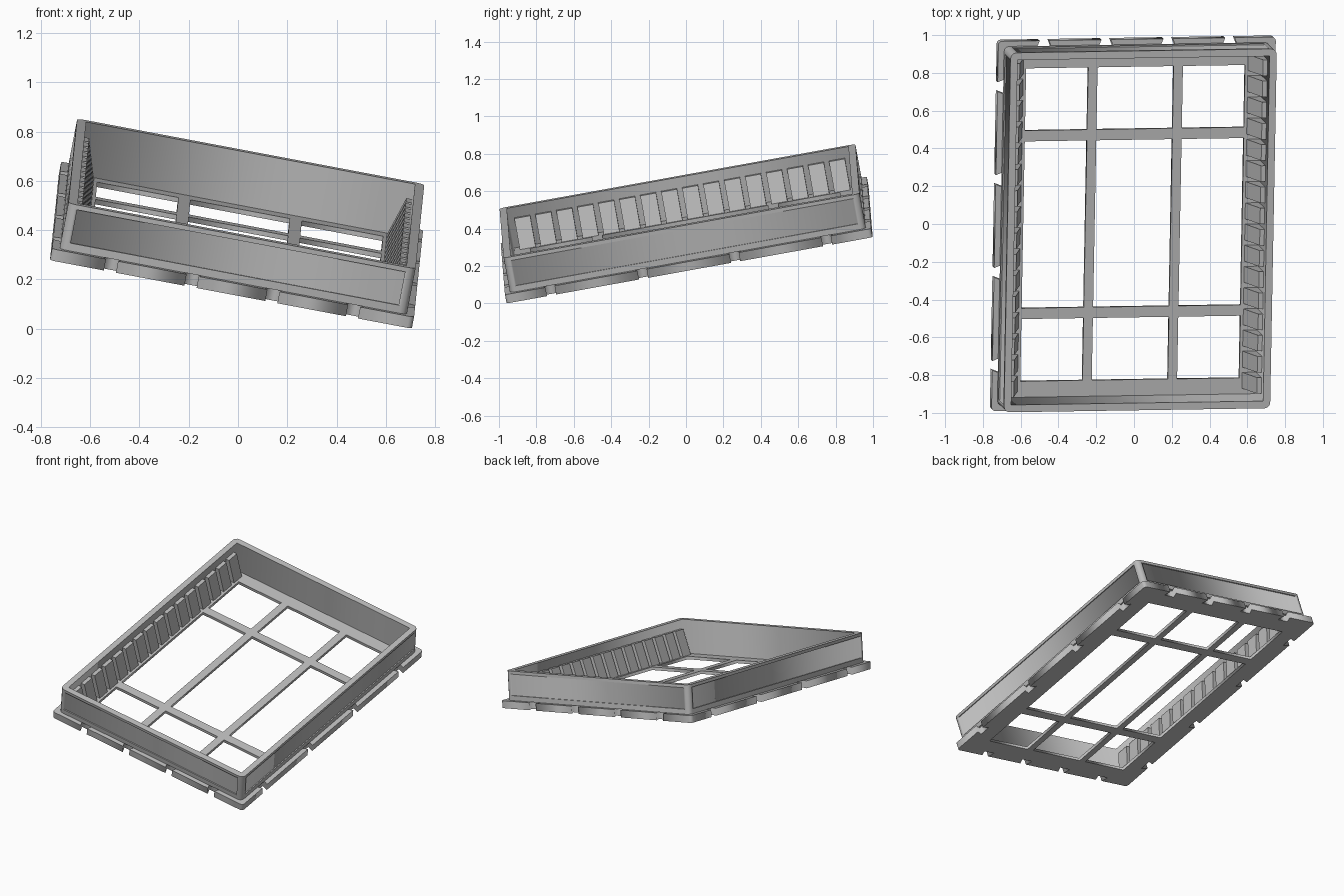
import bpy
import bmesh
from math import sin, cos, radians
from mathutils import Matrix, Vector

cube = bpy.data.objects.get("Cube")
if cube:
    bpy.data.objects.remove(cube)

# Main sizes in the tray's own frame
BASE = (0.7475, 0.995)      # half size of the notched base
RIM = (0.717, 0.967)        # half size of the walls, outside
INNER = (0.679, 0.928)      # half size of the walls, inside
HOLE = (0.59, 0.842)        # half size of the open grid
BASE_H, FLOOR_H, TOP = 0.048, 0.02, 0.24
PANEL_LOW, PANEL_HIGH = 0.08, 0.22

# The whole tray rests tilted on one corner
ex = Vector((0.9825, 0.0152, -0.1857)).normalized()
ez = ex.cross(Vector((0.018, 0.984, 0.178))).normalized()
ey = ez.cross(ex)
TILT = Matrix.Translation((-0.0105, 0.008, 0.316)) @ Matrix((ex, ey, ez)).transposed().to_4x4()

grey = bpy.data.materials.new("plain_grey")
grey.use_nodes = True
colour = (0.5, 0.5, 0.5, 1)
grey.diffuse_color = colour
grey.node_tree.nodes["Principled BSDF"].inputs["Base Color"].default_value = colour


def outline(half, r, notches=((), ()), depth=0.0):
    """Rounded rectangle; notches are (centre, outer half width, inner half width)."""
    pts = []
    for side in range(4):
        length, dist = half[side % 2], half[1 - side % 2]
        run = [(r - length, dist)]
        for c, wo, wi in notches[side % 2]:
            run += [(c - wo, dist), (c - wi, dist - depth),
                    (c + wi, dist - depth), (c + wo, dist)]
        for deg in (0, 30, 60):
            a = radians(deg)
            run.append((length - r + r * sin(a), dist - r + r * cos(a)))
        turn = Matrix.Rotation(radians(90 * side), 2)
        pts += [turn @ Vector((s, -d)) for s, d in run]
    return pts


def rect(x0, x1, y0, y1):
    return [(x0, y0), (x1, y0), (x1, y1), (x0, y1)]


def slab(name, loops, z0, z1):
    """Flat plate with holes, made from filled outlines."""
    curve = bpy.data.curves.new(name, 'CURVE')
    curve.dimensions = '2D'
    curve.fill_mode = 'BOTH'
    curve.extrude = (z1 - z0) / 2
    for loop in loops:
        sp = curve.splines.new('POLY')
        sp.points.add(len(loop) - 1)
        for p, (x, y) in zip(sp.points, loop):
            p.co = (x, y, 0, 1)
        sp.use_cyclic_u = True
    curve.materials.append(grey)
    ob = bpy.data.objects.new(name, curve)
    bpy.context.collection.objects.link(ob)
    ob.matrix_world = TILT @ Matrix.Translation((0, 0, (z0 + z1) / 2))
    bpy.ops.object.select_all(action='DESELECT')
    ob.select_set(True)
    bpy.context.view_layer.objects.active = ob
    bpy.ops.object.convert(target='MESH')


inside = rect(-INNER[0], INNER[0], -INNER[1], INNER[1])

# Base flange with dovetail notches on all four sides
dovetails = [[(c, 0.025, 0.042) for c in row] for row in
             ((-0.5, -0.167, 0.167, 0.5), (-0.75, -0.25, 0.25, 0.75))]
slab("base_flange", [outline(BASE, 0.02, dovetails, 0.043), inside], 0, BASE_H)

# Walls, with a shallow recessed panel on each outer face
solid = outline(RIM, 0.03)
recess = [[(0, h - 0.04, h - 0.04)] for h in RIM]
slab("wall_foot", [solid, inside], BASE_H, PANEL_LOW)
slab("wall_panels", [outline(RIM, 0.03, recess, 0.007), inside], PANEL_LOW, PANEL_HIGH)
slab("wall_rim", [solid, inside], PANEL_HIGH, TOP)


# Open floor grid
def spans(edge, bar, half_bar):
    return [(-edge, -bar - half_bar), (-bar + half_bar, bar - half_bar), (bar + half_bar, edge)]


openings = [rect(*xs, *ys) for xs in spans(HOLE[0], 0.23, 0.025)
            for ys in spans(HOLE[1], 0.478, 0.029)]
slab("floor_grid", [inside] + openings, 0, FLOOR_H)

# Sloping teeth along both long inner walls, with slots between them
COUNT, PITCH, WIDTH = 16, 0.114, 0.086
bm = bmesh.new()
for i in range(COUNT):
    y = (i - (COUNT - 1) / 2) * PITCH - WIDTH / 2
    profile = [(0.605, FLOOR_H), (INNER[0], FLOOR_H), (INNER[0], 0.182), (0.655, 0.182)]
    face = bm.faces.new([bm.verts.new((x, y, z)) for x, z in profile])
    new = bmesh.ops.extrude_face_region(bm, geom=[face])["geom"]
    bmesh.ops.translate(bm, vec=(0, WIDTH, 0),
                        verts=[v for v in new if isinstance(v, bmesh.types.BMVert)])
bmesh.ops.recalc_face_normals(bm, faces=bm.faces)
mesh = bpy.data.meshes.new("slot_teeth")
bm.to_mesh(mesh)
bm.free()
mesh.materials.append(grey)
teeth = bpy.data.objects.new("slot_teeth", mesh)
bpy.context.collection.objects.link(teeth)
teeth.matrix_world = TILT
teeth.modifiers.new("other_side", 'MIRROR')
